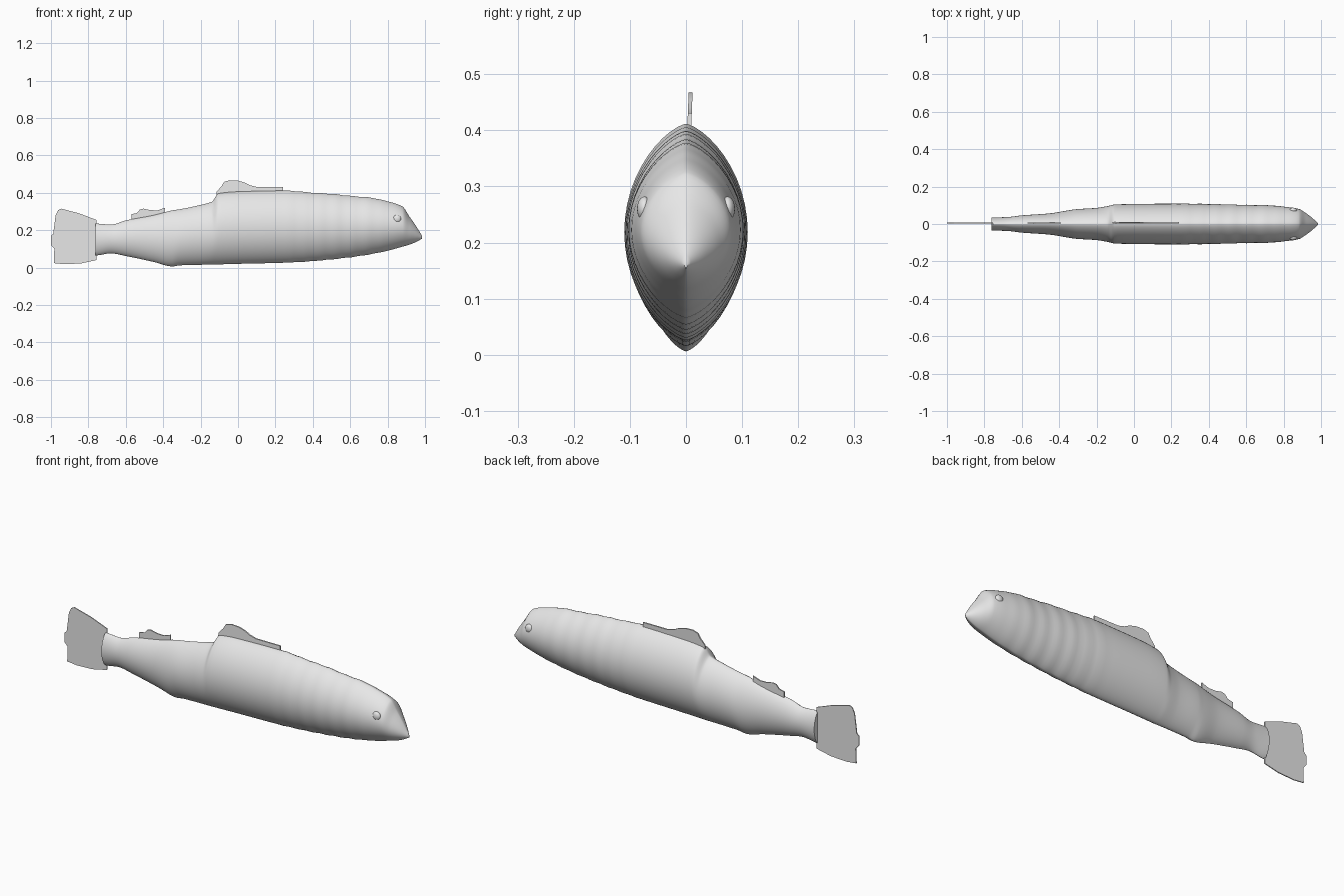
import bpy, bmesh, math
from mathutils import Vector

cube = bpy.data.objects.get("Cube")
if cube:
    bpy.data.objects.remove(cube)

grey = bpy.data.materials.new("light_grey")
grey.use_nodes = True
grey.diffuse_color = (0.8, 0.8, 0.8, 1)
grey.node_tree.nodes["Principled BSDF"].inputs["Base Color"].default_value = (0.8, 0.8, 0.8, 1)


def finish(name, bm, angle=40):
    bmesh.ops.recalc_face_normals(bm, faces=bm.faces)
    mesh = bpy.data.meshes.new(name)
    bm.to_mesh(mesh)
    bm.free()
    mesh.materials.append(grey)
    obj = bpy.data.objects.new(name, mesh)
    bpy.context.collection.objects.link(obj)
    bpy.ops.object.select_all(action='DESELECT')
    obj.select_set(True)
    bpy.context.view_layer.objects.active = obj
    bpy.ops.object.shade_smooth_by_angle(angle=math.radians(angle))
    return obj


# Body stations: x, belly height, back height, half width
STATIONS = [
    (-.762, .065, .235, .035), (-.68, .076, .23, .037), (-.6, .062, .252, .046),
    (-.45, .03, .28, .057), (-.35, .006, .306, .073), (-.31, .012, .312, .079),
    (-.2, .015, .335, .086), (-.14, .016, .352, .096), (-.105, .017, .396, .104),
    (0, .02, .406, .107), (.25, .026, .411, .109), (.4, .035, .4, .107),
    (.5, .044, .394, .105), (.6, .055, .383, .102), (.7, .07, .375, .101),
    (.8, .09, .354, .093), (.88, .112, .326, .081), (.915, .122, .275, .061),
    (.95, .136, .225, .035), (.985, .155, .168, .003),
]
STEPS, SIDES = 6, 48


def sample(i, t):
    """Smooth curve through the stations, with limited slopes to avoid overshoot."""
    def slope(k, c):
        if k == 0 or k == len(STATIONS) - 1:
            return 0 if k == 0 else (STATIONS[k][c] - STATIONS[k-1][c]) / (STATIONS[k][0] - STATIONS[k-1][0])
        p, q, r = STATIONS[k-1], STATIONS[k], STATIONS[k+1]
        a, b = (q[c] - p[c]) / (q[0] - p[0]), (r[c] - q[c]) / (r[0] - q[0])
        return 2 * a * b / (a + b) if a * b > 0 else 0
    p, q = STATIONS[i], STATIONS[i + 1]
    h = q[0] - p[0]
    out = [p[0] + h * t]
    for c in (1, 2, 3):
        out.append((1 + 2*t) * (1-t)**2 * p[c] + t * (1-t)**2 * h * slope(i, c)
                   + t*t * (3 - 2*t) * q[c] + t*t * (t-1) * h * slope(i + 1, c))
    return out


# Body: lens-shaped rings lofted from tail root to snout
bm = bmesh.new()
rings = []
samples = [sample(i, s / STEPS) for i in range(len(STATIONS) - 1) for s in range(STEPS)]
samples.append(STATIONS[-1])
for x, low, high, width in samples:
    # faint skin folds around the front half
    fold = 0.0012 * math.sin(x * 75) * max(0, min(1, x * 4, (0.85 - x) * 6))
    mid, half = (low + high) / 2, (high - low) / 2 + fold
    ring = []
    for k in range(SIDES):
        a = 2 * math.pi * k / SIDES
        c = math.cos(a)
        y = (width + fold) * math.copysign(abs(c) ** 1.4, c)
        ring.append(bm.verts.new((x, y, mid + half * math.sin(a))))
    rings.append(ring)
for r, s in zip(rings, rings[1:]):
    for k in range(SIDES):
        n = (k + 1) % SIDES
        bm.faces.new((r[k], r[n], s[n], s[k]))
bm.faces.new(rings[0])
bm.faces.new(rings[-1])
finish("body", bm, 50)

# Eyes: shallow domes on both sides of the head
for side, name in ((1, "back_eye"), (-1, "front_eye")):
    bm = bmesh.new()
    bmesh.ops.create_uvsphere(bm, u_segments=24, v_segments=12, radius=0.022)
    bmesh.ops.scale(bm, vec=Vector((1, .6, 1)), verts=bm.verts)
    bmesh.ops.translate(bm, vec=Vector((.85, side * .074, .26)), verts=bm.verts)
    finish(name, bm)


def fin(name, outline, thickness, lean=0.0):
    """Thin plate from an x-z outline, leaning sideways with height."""
    base = min(z for x, z in outline)
    bm = bmesh.new()
    face = bm.faces.new([bm.verts.new((x, .005 - thickness / 2 + lean * (z - base), z))
                         for x, z in outline])
    moved = bmesh.ops.extrude_face_region(bm, geom=[face])["geom"]
    bmesh.ops.translate(bm, vec=Vector((0, thickness, 0)),
                        verts=[v for v in moved if isinstance(v, bmesh.types.BMVert)])
    finish(name, bm, 30)


fin("tail_fin", [(-.757, .04), (-.84, .022), (-.93, .018), (-.985, .024), (-.982, .1),
                 (-1, .12), (-1, .17), (-.988, .18), (-.975, .28), (-.962, .307),
                 (-.945, .315), (-.85, .29), (-.757, .255)], .005)
fin("dorsal_fin", [(-.115, .385), (-.115, .405), (-.088, .435), (-.075, .458), (-.045, .467),
                   (0, .465), (.035, .455), (.065, .44), (.1, .431), (.24, .431), (.24, .395)],
    .007, .04)
fin("adipose_fin", [(-.57, .25), (-.57, .285), (-.54, .292), (-.525, .31), (-.505, .315),
                    (-.47, .307), (-.43, .306), (-.39, .32), (-.39, .28)], .006)
